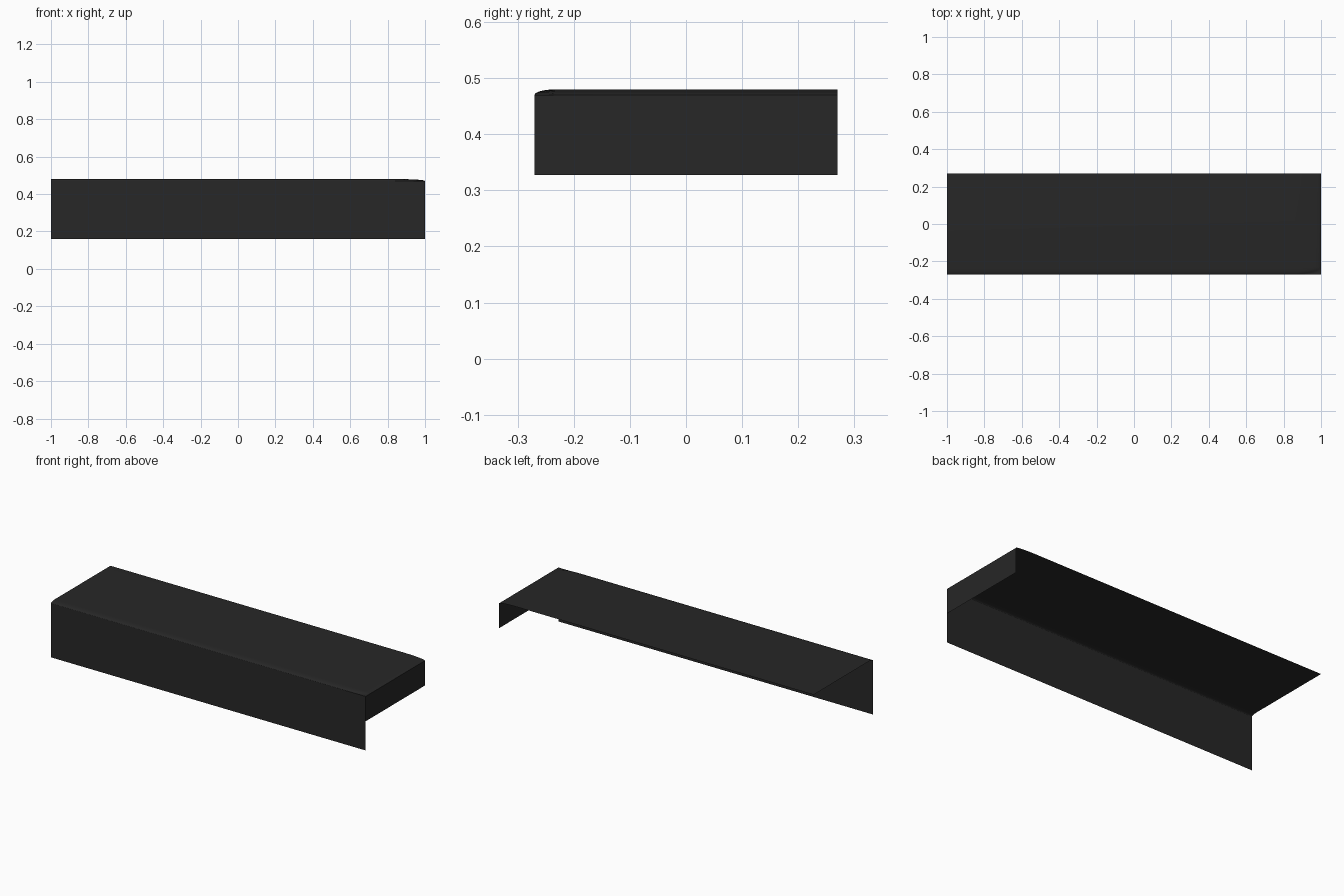
import bpy, bmesh
from math import sin, cos, pi, sqrt

if "Cube" in bpy.data.objects:
    bpy.data.objects.remove(bpy.data.objects["Cube"])

X, Y = 1.0, 0.27              # half length, half depth
TOP, ROLL = 0.48, 0.01        # top height, drop of the rolled edges
RX, RY = 0.14, 0.04           # width of the roll at the right end / front
FRONT_Z, END_Z = 0.16, 0.327  # lower edges of the flaps
N = 8

mat = bpy.data.materials.new("dark_panel")
mat.diffuse_color = (0.02, 0.02, 0.02, 1)
mat.use_nodes = True
mat.node_tree.nodes["Principled BSDF"].inputs["Base Color"].default_value = mat.diffuse_color


def sheet(name, rows):
    """Thin surface spanned between rows of points."""
    bm = bmesh.new()
    vs = [[bm.verts.new(p) for p in row] for row in rows]
    for a, b in zip(vs, vs[1:]):
        for i in range(len(a) - 1):
            bm.faces.new((a[i], a[i + 1], b[i + 1], b[i]))
    me = bpy.data.meshes.new(name)
    bm.to_mesh(me)
    bm.free()
    me.materials.append(mat)
    ob = bpy.data.objects.new(name, me)
    bpy.context.collection.objects.link(ob)
    bpy.context.view_layer.objects.active = ob
    ob.select_set(True)
    bpy.ops.object.shade_smooth_by_angle(angle=pi / 6)
    ob.select_set(False)


def height(x, y):
    u = max(0, (x - X + RX) / RX)
    v = max(0, (-y - Y + RY) / RY)
    return TOP - ROLL * (1 - sqrt(max(0, 1 - u * u - v * v)))


# Sample lines, denser over the rolled front and right edges
arc = [sin(i / N * pi / 2) for i in range(N + 1)]
xs = [-X] + [X - RX + RX * s for s in arc]
ys = [-Y + RY - RY * s for s in reversed(arc)] + [Y]

# Top with softly rolled front and right edges
sheet("top_panel", [[(x, y, height(x, y)) for x in xs] for y in ys])

# Deep flap along the front
sheet("front_flap", [[(x, -Y, FRONT_Z) for x in xs],
                     [(x, -Y, height(x, -Y)) for x in xs]])

# Shorter flap at the right end
sheet("end_flap", [[(X, y, END_Z) for y in ys],
                   [(X, y, height(X, y)) for y in ys]])
